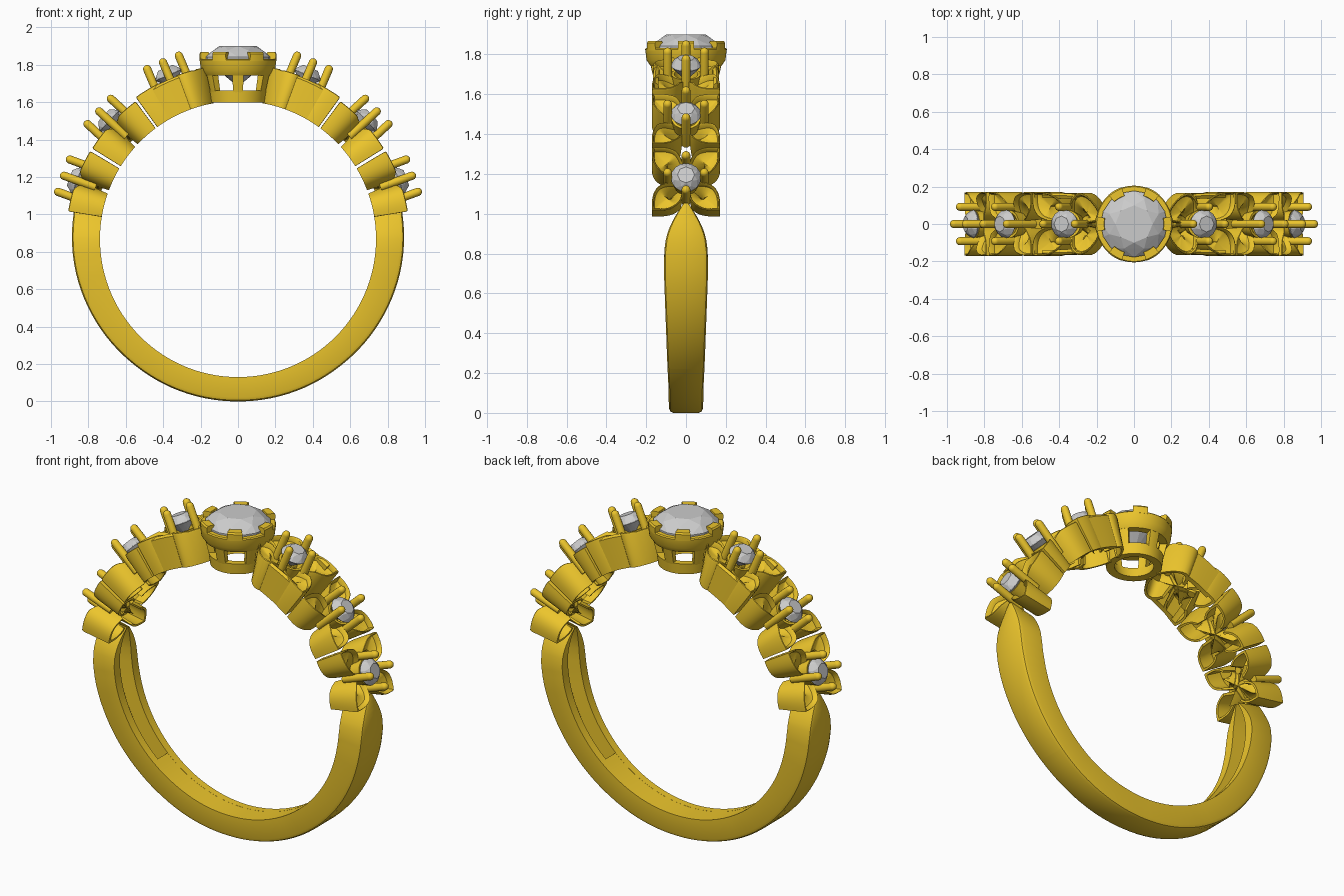
import bpy, bmesh, math
from math import sin, cos, pi, radians
from mathutils import Vector, Matrix

if "Cube" in bpy.data.objects:
    bpy.data.objects.remove(bpy.data.objects["Cube"])

ZC, RI = 0.868, 0.738          # finger hole centre height and radius
gold = bpy.data.materials.new("gold")
gold.diffuse_color = (0.84, 0.56, 0.025, 1)
gold.use_nodes = True
gold.node_tree.nodes["Principled BSDF"].inputs["Base Color"].default_value = gold.diffuse_color


def loft(bm, rings, wrap=False):
    """Skin a stack of equal point loops; cap the ends or join last to first."""
    vs = [[bm.verts.new(p) for p in r] for r in rings]
    n = len(vs[0])
    for a, b in zip(vs, vs[1:] + ([vs[0]] if wrap else [])):
        for i in range(n):
            bm.faces.new((a[i], a[(i + 1) % n], b[(i + 1) % n], b[i]))
    if not wrap:
        bm.faces.new(vs[0])
        bm.faces.new(vs[-1])


def lathe(bm, profile, m=Matrix(), n=48, wrap=False):
    loft(bm, [[m @ Vector((r * cos(2 * pi * i / n), r * sin(2 * pi * i / n), z))
               for i in range(n)] for r, z in profile], wrap)


def finish(bm, name, mat=gold, mirror=False, smooth=True):
    bmesh.ops.recalc_face_normals(bm, faces=bm.faces)
    me = bpy.data.meshes.new(name)
    bm.to_mesh(me)
    bm.free()
    ob = bpy.data.objects.new(name, me)
    bpy.context.collection.objects.link(ob)
    if mat:
        me.materials.append(mat)
    if mirror:
        md = ob.modifiers.new("mirror", 'MIRROR')
        md.use_mirror_merge = False
    if smooth:
        bpy.ops.object.select_all(action='DESELECT')
        ob.select_set(True)
        bpy.context.view_layer.objects.active = ob
        bpy.ops.object.shade_smooth_by_angle(angle=radians(35))
    return ob


def polar(th, r, y):
    return Vector((r * cos(th), y, ZC + r * sin(th)))


def seat_matrix(th, r):
    return Matrix.Translation(polar(th, r, 0)) @ Matrix.Rotation(pi / 2 - th, 4, 'Y')


def interp(x, table):
    for (x0, y0), (x1, y1) in zip(table, table[1:]):
        if x <= x1:
            t = max(0, (x - x0) / (x1 - x0))
            return y0 + (y1 - y0) * t
    return table[-1][1]


def gem(bm, m, R, crown, depth):
    """Brilliant cut: table, star ring, girdle, pavilion point."""
    def ring(r, z, n, off):
        return [m @ Vector((r * cos(2 * pi * (i + off) / n), r * sin(2 * pi * (i + off) / n), z))
                for i in range(n)]
    pts = ring(0.56 * R, crown, 8, 0) + ring(0.8 * R, 0.6 * crown, 8, 0.5)
    pts += ring(R, 0, 16, 0) + ring(R, -0.06 * R, 16, 0) + ring(0.5 * R, -0.55 * depth, 8, 0.5)
    pts.append(m @ Vector((0, 0, -depth)))
    bmesh.ops.convex_hull(bm, input=[bm.verts.new(p) for p in pts])


# ---- band: tapering shank with a slot cut along the inside of each arm
bm = bmesh.new()
WIDTH = [(-90, .085), (-60, .088), (-32, .1), (-12, .11), (-4, .109), (1, .1), (5, .078),
         (9, .045), (12, .012)]
SLOT_END = -48
degs = [-90 + 3 * i for i in range(14)] + [SLOT_END - .01, SLOT_END] + \
       [-45 + 3 * i for i in range(14)] + [-4, -2, 0, 2, 4, 6, 8, 10, 12]
full = [(d, 1) for d in reversed(degs)] + [(d, -1) for d in degs[1:]]
rings = []
for d, sx in full:
    w = interp(d, WIDTH)
    ro = interp(d, [(-90, .868), (-50, .872), (-10, .886), (12, .89)])
    g, rg = w * .5, (RI + .09 if d >= SLOT_END else RI + .0005)
    b = min(.022, w * .4)
    half = [(rg, g), (RI, g), (RI, w), (ro - b, w), (ro - b * .3, w - b * .3), (ro, w - b)]
    sec = half + [(r, -y) for r, y in reversed(half)]
    loop = [polar(radians(d), r, y) for r, y in sec]
    for p in loop:
        p.x *= sx
    rings.append(loop)
loft(bm, rings)
finish(bm, "band")


# ---- petals: open-backed leaf cups with raised rims
def bezier(p, n=14):
    out = []
    for i in range(n):
        t = i / n
        k = ((1 - t) ** 3, 3 * t * (1 - t) ** 2, 3 * t * t * (1 - t), t ** 3)
        out.append((sum(a * q[0] for a, q in zip(k, p)), sum(a * q[1] for a, q in zip(k, p))))
    return out


def petal(bm, th0, top, edge_a, edge_b, ss, sy):
    """edge_a runs tip -> flower centre, edge_b runs centre -> tip."""
    A = .17
    out = bezier(edge_a) + bezier(edge_b)
    cs, cy = (sum(p[k] for p in out) / len(out) for k in (0, 1))

    def ring(scale, drop, wall=False):
        res = []
        for s, y in out:
            h = top - .075 * max(0, 1 - max(s, y) / (A * .85)) - drop
            if wall:
                near = max(s, y) < .5 * A or y < .14 * A
                h = h - .07 if near else RI
            s2, y2 = cs + (s - cs) * scale, cy + (y - cy) * scale
            res.append(polar(th0 + ss * s2 / .9, h, sy * y2))
        return res
    loft(bm, [ring(.02, .075), ring(.8, .075), ring(.8, 0, True), ring(1, 0, True),
              ring(1, .014), ring(.97, .003), ring(.92, 0), ring(.86, .006), ring(.82, .032),
              ring(.5, .045), ring(.02, .05)])


def leaf(a_s, a_y):
    ea = [(a_s, a_y), (.5 * a_s, 1.05 * a_y), (.02 * a_s, .95 * a_y), (0, 0)]
    eb = [(0, 0), (.95 * a_s, .02 * a_y), (1.04 * a_s, .45 * a_y), (a_s, a_y)]
    return ea, eb


LONG = ([(.2, .03), (.15, .17), (0, .26), (0, 0)], [(0, 0), (.08, .0), (.17, .0), (.2, .03)])
clusters = [("lower", 20, .92, 1.012, .168), ("middle", 42.6, .918, 1.03, .168),
            ("upper", 67, .935, 1.048, .2)]
for name, deg, top, tip, a_s in clusters:
    th = radians(deg)
    bm = bmesh.new()
    for sy in (1, -1):
        for ss in (1, -1):
            ea, eb = LONG if (name == "upper" and ss == 1) else leaf(a_s, .17)
            petal(bm, th, top, ea, eb, ss, sy)
    finish(bm, name + "_petals", mirror=True)

    # four round-tipped prongs around each stone
    bm = bmesh.new()
    for k in range(4):
        dx, dy = .092 * cos(k * pi / 2), .092 * sin(k * pi / 2)
        m = seat_matrix(th, 0) @ Matrix.Translation((dx, dy, 0))
        r = .022
        lathe(bm, [(r, .81), (r, tip - r)] +
              [(r * cos(a), tip - r + r * sin(a)) for a in (.4, .8, 1.2, 1.5)], m, 14)
    # small open collar under the stone
    lathe(bm, [(.045, .83), (.062, .83), (.074, .905), (.06, .905)], seat_matrix(th, 0), 24, True)
    finish(bm, name + "_prongs", mirror=True)

    bm = bmesh.new()
    gem(bm, seat_matrix(th, tip - .092), .076, .038, .085)
    finish(bm, name + "_stone", None, mirror=True, smooth=False)

# ---- smooth side walls closing the upper flowers
bm = bmesh.new()
for sy in (1, -1):
    rings = []
    for i in range(9):
        t = radians(58 + 12 * i / 8)
        y = .166 - .006 * (i / 8) ** 3
        rings.append([polar(t, r, sy * yy) for r, yy in
                      ((RI, y - .028), (RI, y), (.918, y), (.93, y - .012), (.92, y - .028))])
    loft(bm, rings)
finish(bm, "upper_side_walls", mirror=True)

# ---- centre head: base ring, posts, bezel and gripping tabs
bm = bmesh.new()
lathe(bm, [(.105, 1.602), (.15, 1.598), (.158, 1.662), (.12, 1.662)], wrap=True)
lathe(bm, [(.135, 1.742), (.178, 1.742), (.198, 1.772), (.205, 1.826), (.2, 1.832),
           (.172, 1.832), (.168, 1.81)], n=64, wrap=True)


def arc_block(ang, half, sections):
    """Wedge of a ring: sections are (inner radius, outer radius, z)."""
    rings = []
    for r0, r1, z in sections:
        arc = [ang + half * (i / 3 - 1) for i in range(7)]
        rings.append([Vector((r1 * cos(a), r1 * sin(a), z)) for a in arc] +
                     [Vector((r0 * cos(a), r0 * sin(a), z)) for a in reversed(arc)])
    loft(bm, rings)


for k in range(6):
    arc_block(radians(30 + 60 * k), .17, [(.122, .156, 1.65), (.14, .18, 1.755)])
    arc_block(radians(60 * k), .2, [(.165, .205, 1.82), (.158, .207, 1.858), (.16, .2, 1.867)])
finish(bm, "centre_head")

bm = bmesh.new()
gem(bm, Matrix.Translation((0, 0, 1.842)), .178, .058, .16)
finish(bm, "centre_stone", None, smooth=False)
